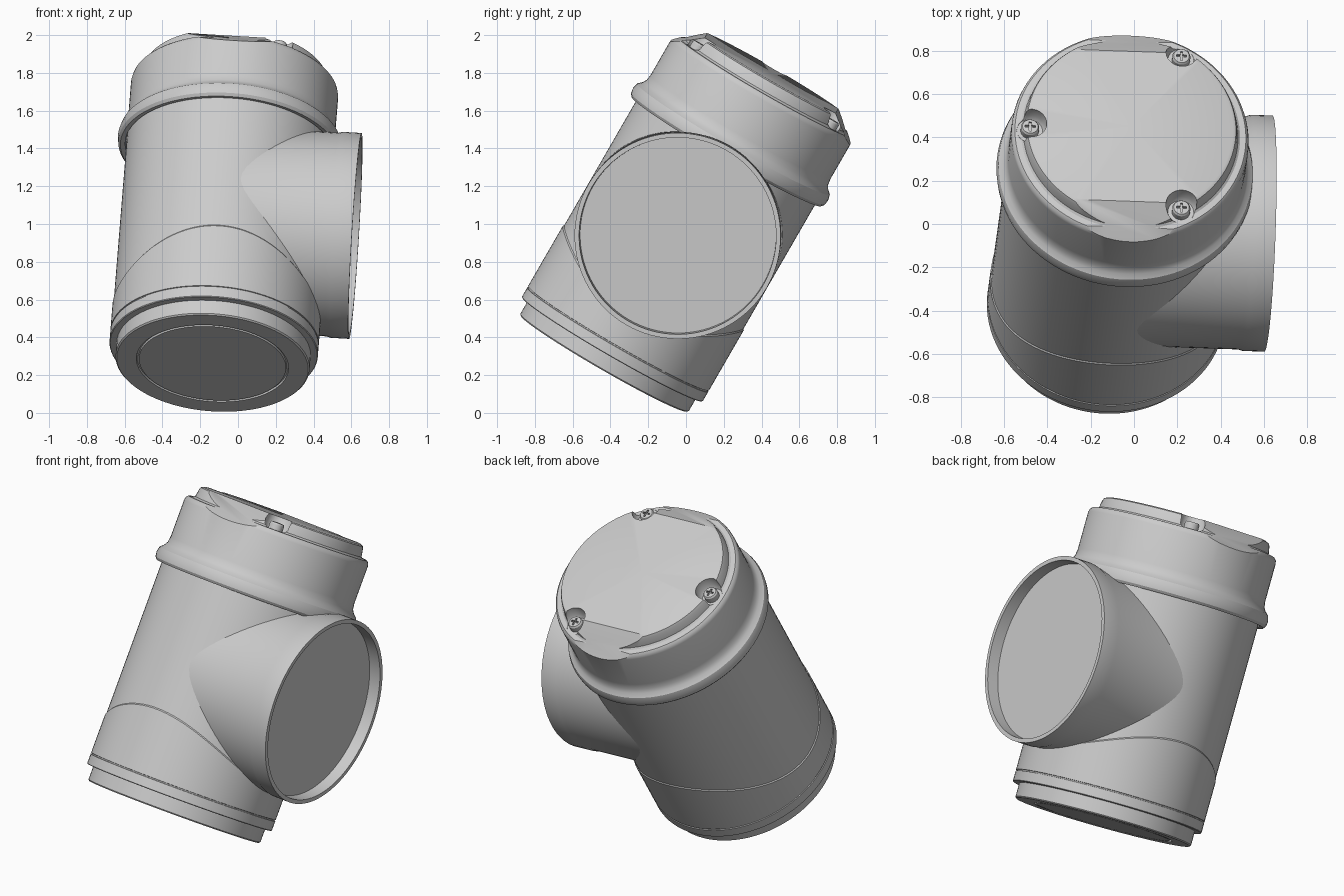
import bpy, bmesh, math
from mathutils import Matrix, Vector

cube = bpy.data.objects.get("Cube")
if cube:
    bpy.data.objects.remove(cube, do_unlink=True)

grey = bpy.data.materials.new("light_grey")
grey.use_nodes = True
grey.diffuse_color = (0.6, 0.6, 0.6, 1)
grey.node_tree.nodes["Principled BSDF"].inputs["Base Color"].default_value = (0.6, 0.6, 0.6, 1)

# Whole assembly leans back and slightly sideways
LEAN = (Matrix.Translation((-0.135, -0.434, 0.262))
        @ Matrix.Rotation(math.radians(-30), 4, 'X')
        @ Matrix.Rotation(math.radians(4), 4, 'Y'))
parts = []


def finish(name, bm, keep=True):
    bmesh.ops.recalc_face_normals(bm, faces=bm.faces)
    mesh = bpy.data.meshes.new(name)
    bm.to_mesh(mesh)
    bm.free()
    mesh.materials.append(grey)
    obj = bpy.data.objects.new(name, mesh)
    bpy.context.collection.objects.link(obj)
    if keep:
        parts.append(obj)
    return obj


def lathe(profile, steps=96):
    """Spin (radius, height) points around the z axis."""
    bm = bmesh.new()
    verts = [bm.verts.new((r, 0, h)) for r, h in profile]
    edges = [bm.edges.new(pair) for pair in zip(verts, verts[1:])]
    bmesh.ops.spin(bm, geom=verts + edges, cent=(0, 0, 0), axis=(0, 0, 1),
                   angle=math.tau, steps=steps)
    bmesh.ops.remove_doubles(bm, verts=bm.verts, dist=0.0002)
    return bm


def box(size, matrix):
    bm = bmesh.new()
    bmesh.ops.create_cube(bm, size=1, matrix=matrix @ Matrix.Diagonal((*size, 1)))
    return bm


def cut(obj, cutter):
    mod = obj.modifiers.new("cut", 'BOOLEAN')
    mod.operation = 'DIFFERENCE'
    mod.solver = 'EXACT'
    mod.object = cutter
    bpy.context.view_layer.objects.active = obj
    bpy.ops.object.modifier_apply(modifier=mod.name)
    bpy.data.objects.remove(cutter, do_unlink=True)


# Main tube with a stepped foot and a ring groove underneath
finish("main_tube", lathe([
    (0, 0), (0.39, 0), (0.392, 0.012), (0.402, 0.012), (0.404, 0), (0.508, 0),
    (0.515, 0.007), (0.515, 0.1), (0.548, 0.1), (0.548, 1.36), (0, 1.36)]))

# Lower sleeve with a saddle-shaped upper edge
bm = lathe([
    (0.51, 0.087), (0.549, 0.087), (0.553, 0.091), (0.553, 0.146), (0.546, 0.148),
    (0.546, 0.153), (0.553, 0.155), (0.553, 0.418), (0.546, 0.428)])
for v in bm.verts:
    if v.co.z > 0.4:
        v.co.z -= 0.105 * math.cos(2 * math.atan2(v.co.y, v.co.x))
finish("lower_sleeve", bm)

# Side branch with a recessed end
bm = lathe([
    (0, 0), (0.54, 0), (0.54, 0.58), (0.546, 0.6), (0.546, 0.7),
    (0.522, 0.7), (0.519, 0.63), (0, 0.63)])
bm.transform(Matrix.Translation((0, 0, 0.83)) @ Matrix.Rotation(math.pi / 2, 4, 'Y'))
finish("side_branch", bm)

# Cap with a rolled flange and a raised top plate
bm = lathe([
    (0, 1.33), (0.555, 1.33), (0.555, 1.305), (0.58, 1.3), (0.592, 1.315),
    (0.596, 1.345), (0.588, 1.375), (0.568, 1.393), (0.555, 1.415), (0.55, 1.45),
    (0.55, 1.67), (0.546, 1.688), (0.535, 1.7), (0.508, 1.702), (0.498, 1.71),
    (0.49, 1.755), (0.484, 1.768), (0.47, 1.775), (0, 1.775)])
# Sloping flats at the front and back of the cap
for side in (-1, 1):
    geom = bm.verts[:] + bm.edges[:] + bm.faces[:]
    res = bmesh.ops.bisect_plane(bm, geom=geom, dist=0.00001,
                                 plane_co=(0, side * 0.4, 1.775),
                                 plane_no=Vector((0, side * 0.115, 0.15)).normalized(),
                                 clear_outer=True)
    rim = [e for e in res["geom_cut"] if isinstance(e, bmesh.types.BMEdge)]
    bmesh.ops.holes_fill(bm, edges=rim, sides=0)
cap = finish("cap", bm)

# Screws in round pockets around the cap
for i, angle in enumerate((60, 180, 300)):
    spot = (Matrix.Rotation(math.radians(angle), 4, 'Z')
            @ Matrix.Translation((0.467, 0, 1.7)))
    bm = lathe([(0, 0), (0.06, 0), (0.072, 0.02), (0.078, 0.2), (0, 0.2)], 32)
    bm.transform(spot)
    cut(cap, finish("pocket_cutter", bm, False))

    bm = lathe([(0, -0.02), (0.042, -0.02), (0.042, 0.033), (0.036, 0.042),
                (0, 0.045)], 32)
    bm.transform(spot)
    screw = finish(f"screw_{i + 1}", bm)
    for size in ((0.048, 0.011, 0.04), (0.011, 0.048, 0.04)):
        place = spot @ Matrix.Translation((0, 0, 0.05)) @ Matrix.Rotation(
            math.radians(-angle), 4, 'Z')
        cut(screw, finish("slot_cutter", box(size, place), False))

# Place everything and shade smooth with sharp edges
bpy.ops.object.select_all(action='DESELECT')
for obj in parts:
    obj.matrix_world = LEAN
    obj.select_set(True)
bpy.context.view_layer.objects.active = cap
bpy.ops.object.shade_smooth_by_angle(angle=math.radians(30))
